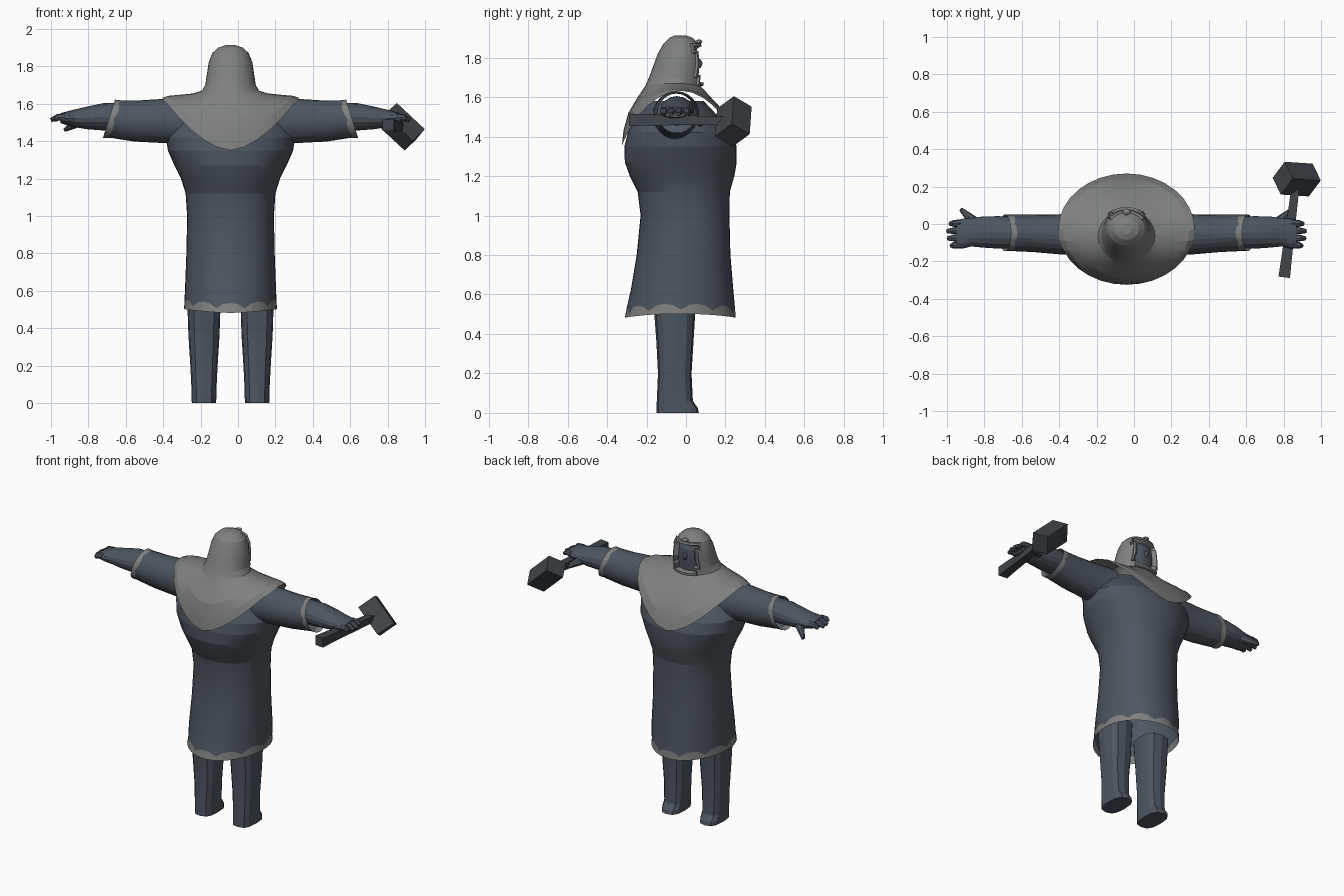
import bpy, bmesh
from math import sin, cos, pi
from mathutils import Vector

cube = bpy.data.objects.get("Cube")
if cube:
    bpy.data.objects.remove(cube)

CX = -0.04          # body centre line


def material(name, rgb):
    m = bpy.data.materials.new(name)
    m.use_nodes = True
    m.diffuse_color = (*rgb, 1)
    m.node_tree.nodes["Principled BSDF"].inputs["Base Color"].default_value = (*rgb, 1)
    return m


CLOTH = material("dark slate cloth", (0.073, 0.093, 0.115))
TRIM = material("pale grey cloth", (0.21, 0.22, 0.215))
IRON = material("dark iron", (0.05, 0.06, 0.07))


def finish(name, bm, mats, smooth=True):
    bmesh.ops.recalc_face_normals(bm, faces=bm.faces)
    me = bpy.data.meshes.new(name)
    bm.to_mesh(me)
    bm.free()
    ob = bpy.data.objects.new(name, me)
    bpy.context.collection.objects.link(ob)
    for m in mats:
        me.materials.append(m)
    if smooth:
        bpy.context.view_layer.objects.active = ob
        ob.select_set(True)
        bpy.ops.object.shade_smooth_by_angle(angle=0.25)
        ob.select_set(False)
    return ob


def loft(rings, cap_start=False, cap_end=False, trim_band=None):
    """Skin closed rings of points; the band with index trim_band gets slot 1."""
    bm = bmesh.new()
    vs = [[bm.verts.new(p) for p in r] for r in rings]
    n = len(rings[0])
    for k in range(len(vs) - 1):
        for i in range(n):
            j = (i + 1) % n
            f = bm.faces.new((vs[k][i], vs[k][j], vs[k + 1][j], vs[k + 1][i]))
            f.material_index = int(k == trim_band)
    if cap_start:
        bm.faces.new(vs[0])
    if cap_end:
        bm.faces.new(vs[-1])
    return bm


def angles(n):
    return [2 * pi * i / n for i in range(n)]


def level(z, xh, y0, y1, n, cx=CX, z_side=None, power=1.0):
    """Horizontal ring; z_side raises it towards the sides."""
    pts = []
    for a in angles(n):
        c, s = cos(a), sin(a)
        zz = z if z_side is None else z + (z_side - z) * abs(c) ** 1.7
        px = abs(c) ** power * (1 if c > 0 else -1)
        py = abs(s) ** power * (1 if s > 0 else -1)
        pts.append((cx + xh * px, (y0 + y1) / 2 + (y1 - y0) / 2 * py, zz))
    return pts


def upright(side, x, y, z, ry, rz, n, slant=0.0, wave=0.0):
    """Ring across an arm, optionally slanted and scalloped."""
    pts = []
    for i, a in enumerate(angles(n)):
        bump = wave * (0, 0.8, 1, 0.8)[i % 4]
        pts.append((CX + side * (x - slant * sin(a) - bump),
                    y + ry * cos(a), z + rz * sin(a)))
    return pts


# Tunic with scalloped hem
N = 40
hem = level(0.482, 0.25, -0.31, 0.252, N, z_side=0.502)
edge = [(x, y, z + 0.022 + 0.03 * (0, 0.8, 1, 0.8)[i % 4])
        for i, (x, y, z) in enumerate(level(0.482, 0.247, -0.3, 0.248, N, z_side=0.502))]
profile = [(0.62, 0.243, -0.28, 0.24), (0.80, 0.236, -0.25, 0.225),
           (1.00, 0.232, -0.23, 0.22), (1.12, 0.24, -0.245, 0.222),
           (1.20, 0.265, -0.285, 0.245), (1.27, 0.30, -0.31, 0.257),
           (1.35, 0.335, -0.312, 0.257), (1.42, 0.345, -0.295, 0.23),
           (1.50, 0.30, -0.25, 0.165), (1.58, 0.21, -0.2, 0.09)]
finish("tunic", loft([hem, edge] + [level(*p, N, power=0.93) for p in profile],
                     cap_end=True, trim_band=0), [CLOTH, TRIM])

# Hood and shoulder cape: front/back height, side height, half width, back, front
rows = [(1.35, 1.632, 0.365, -0.325, 0.27), (1.43, 1.642, 0.335, -0.317, 0.247),
        (1.52, 1.648, 0.27, -0.292, 0.195), (1.60, 1.655, 0.20, -0.245, 0.125),
        (1.655, 1.67, 0.152, -0.207, 0.075), (1.70, 1.70, 0.135, -0.187, 0.078),
        (1.76, 1.76, 0.126, -0.165, 0.085), (1.82, 1.82, 0.117, -0.143, 0.08),
        (1.87, 1.87, 0.098, -0.115, 0.06), (1.90, 1.90, 0.066, -0.085, 0.035),
        (1.913, 1.913, 0.025, -0.055, 0.0)]
bm = loft([level(z, xh, y0, y1, 32, z_side=zs) for z, zs, xh, y0, y1 in rows], cap_end=True)
opening = []
for f in bm.faces:
    c = f.calc_center_median()
    if 1.66 < c.z < 1.875 and c.y > 0.015 and abs(c.x - CX) < 0.09:
        opening.append(f)
bmesh.ops.recalc_face_normals(bm, faces=bm.faces)
# raised rim, then a recessed dark face
bmesh.ops.inset_region(bm, faces=opening, thickness=0.004, depth=0.014)
bmesh.ops.inset_region(bm, faces=opening, thickness=0.014, depth=0.0)
bmesh.ops.inset_region(bm, faces=opening, thickness=0.004, depth=-0.03)
for f in opening:
    f.material_index = 1
finish("hood_and_cape", bm, [TRIM, CLOTH])


def ball(name, centre, size, mat):
    bm = bmesh.new()
    bmesh.ops.create_icosphere(bm, subdivisions=2, radius=1)
    for v in bm.verts:
        v.co = Vector(centre) + Vector([a * b for a, b in zip(v.co, size)])
    finish(name, bm, [mat])


ball("nose", (CX, 0.062, 1.77), (0.014, 0.022, 0.025), CLOTH)
ball("hood_knot", (CX, 0.065, 1.88), (0.022, 0.018, 0.012), TRIM)


def tube(name, path, radii, mat, sides=8):
    """Tapered tube through a path of points."""
    pts = [Vector(p) for p in path]
    rings = []
    for k, p in enumerate(pts):
        d = (pts[min(k + 1, len(pts) - 1)] - pts[max(k - 1, 0)]).normalized()
        u = d.cross(Vector((0, 0, 1))).normalized()
        w = u.cross(d)
        rings.append([p + radii[k] * (u * cos(a + pi / 4) + w * sin(a + pi / 4))
                      for a in angles(sides)])
    finish(name, loft(rings, True, True), [mat])


for side, tag in ((1, "left"), (-1, "right")):
    # Sleeve with scalloped cuff
    sleeve = [upright(side, 0.22, -0.05, 1.505, 0.12, 0.125, 24),
              upright(side, 0.36, -0.055, 1.508, 0.107, 0.118, 24),
              upright(side, 0.50, -0.05, 1.508, 0.10, 0.11, 24, 0.015),
              upright(side, 0.625, -0.047, 1.518, 0.097, 0.1, 24, 0.03, 0.012),
              upright(side, 0.65, -0.047, 1.52, 0.098, 0.102, 24, 0.032)]
    finish(tag + "_sleeve", loft(sleeve, trim_band=3), [CLOTH, TRIM])

    # Forearm and palm
    arm = [(0.56, -0.047, 1.53, 0.08, 0.075), (0.68, -0.045, 1.53, 0.087, 0.073),
           (0.77, -0.043, 1.524, 0.083, 0.06), (0.83, -0.045, 1.522, 0.075, 0.048),
           (0.87, -0.05, 1.522, 0.08, 0.038), (0.91, -0.055, 1.523, 0.074, 0.026)]
    finish(tag + "_forearm", loft([upright(side, *r, 16) for r in arm], True, True), [CLOTH])

    # Fingers and thumb
    for k in range(4):
        y = 0.005 - 0.039 * k
        reach = (0.945, 0.96, 0.957, 0.938)[k]
        tube(f"{tag}_finger_{k + 1}",
             [(CX + side * 0.885, y, 1.528), (CX + side * 0.925, y - 0.002, 1.527),
              (CX + side * reach, y - 0.004, 1.513)], (0.02, 0.018, 0.011), CLOTH)
    tube(tag + "_thumb", [(CX + side * 0.80, 0.0, 1.51), (CX + side * 0.845, 0.04, 1.485),
                          (CX + side * 0.885, 0.078, 1.46)], (0.03, 0.022, 0.011), CLOTH)

    # Leg with foot
    leg = [(0.0, 0.065, -0.15, 0.065), (0.025, 0.066, -0.15, 0.06), (0.06, 0.066, -0.148, 0.035),
           (0.2, 0.073, -0.142, 0.028), (0.36, 0.083, -0.15, 0.038), (0.56, 0.09, -0.165, 0.05)]
    finish(tag + "_leg", loft([level(*r, 12, cx=CX + side * 0.142, power=0.7) for r in leg],
                              True, True), [CLOTH])

# Hammer: square handle and a block tilted on its corner
tube("hammer_handle", [(0.803, -0.285, 1.485), (0.815, -0.19, 1.485), (0.862, 0.19, 1.48)],
     (0.044, 0.04, 0.03), IRON, 4)
A, B, C = Vector((0.15, -0.01, -0.14)), Vector((-0.064, -0.085, -0.0625)), Vector((0.043, -0.09, 0.0525))
bm = bmesh.new()
bmesh.ops.create_cube(bm, size=1)
for v in bm.verts:
    v.co = Vector((0.87, 0.24, 1.477)) + A * v.co.x + B * v.co.y + C * v.co.z
finish("hammer_head", bm, [IRON], smooth=False)
